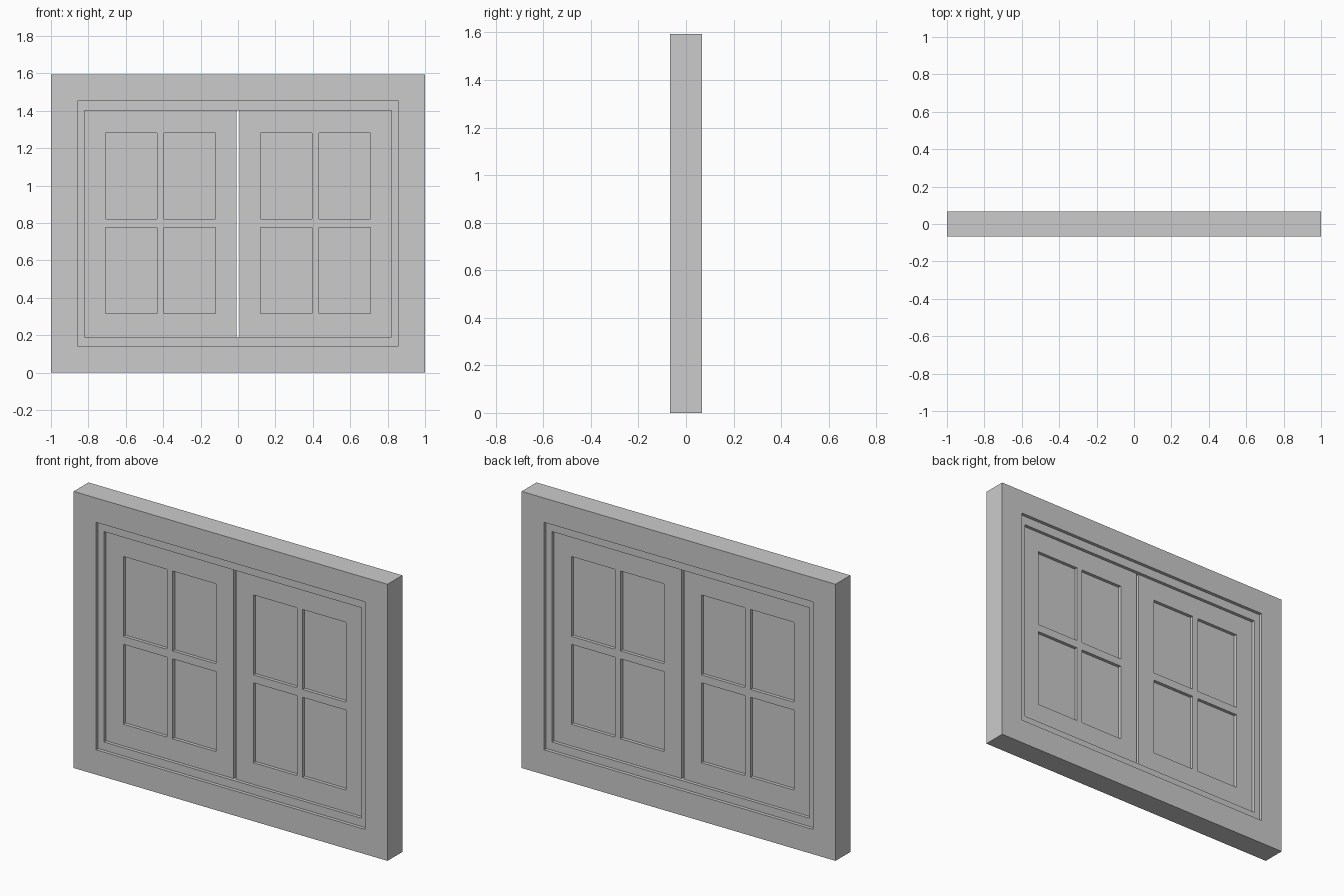
import bpy, bmesh

if "Cube" in bpy.data.objects:
    bpy.data.objects.remove(bpy.data.objects["Cube"])


def lattice(name, xs, zs, half):
    """Slab cut at xs / zs; odd-odd cells are openings. half = half thickness in y."""
    bm = bmesh.new()
    for side in (-half, half):
        v = [[bm.verts.new((x, side, z)) for z in zs] for x in xs]
        for i in range(len(xs) - 1):
            for k in range(len(zs) - 1):
                if not (i % 2 and k % 2):
                    bm.faces.new((v[i][k], v[i + 1][k], v[i + 1][k + 1], v[i][k + 1]))
    # join front and back along every open border
    border = [e for e in bm.edges if e.is_boundary]
    bmesh.ops.bridge_loops(bm, edges=[]) if not border else None
    front = [e for e in border if e.verts[0].co.y < 0]
    back = {tuple((round(c.co.x, 5), round(c.co.z, 5))): c
            for c in bm.verts if c.co.y > 0}
    for e in front:
        a, b = e.verts
        c, d = (back[(round(p.co.x, 5), round(p.co.z, 5))] for p in (b, a))
        bm.faces.new((a, b, c, d))
    bmesh.ops.recalc_face_normals(bm, faces=bm.faces)
    mesh = bpy.data.meshes.new(name)
    bm.to_mesh(mesh)
    bm.free()
    obj = bpy.data.objects.new(name, mesh)
    bpy.context.collection.objects.link(obj)
    return obj


# Outer wall frame and the stepped inner frame
lattice("outer_frame", [-1, -0.857, 0.857, 1], [0, 0.143, 1.453, 1.593], 0.0675)
lattice("inner_frame", [-0.857, -0.821, 0.821, 0.857], [0.143, 0.19, 1.402, 1.453], 0.048)

# Two sashes with a narrow gap between, each with four glass panes
sash_x = [0.007, 0.119, 0.396, 0.432, 0.709, 0.821]
sash_z = [0.19, 0.315, 0.775, 0.821, 1.281, 1.402]
for label, s in (("left", -1), ("right", 1)):
    xs = sorted(s * x for x in sash_x)
    lattice(f"{label}_sash", xs, sash_z, 0.029)
    for i in (1, 3):
        for k in (1, 3):
            lattice(f"{label}_glass_pane", xs[i:i + 2], sash_z[k:k + 2], 0.010)
